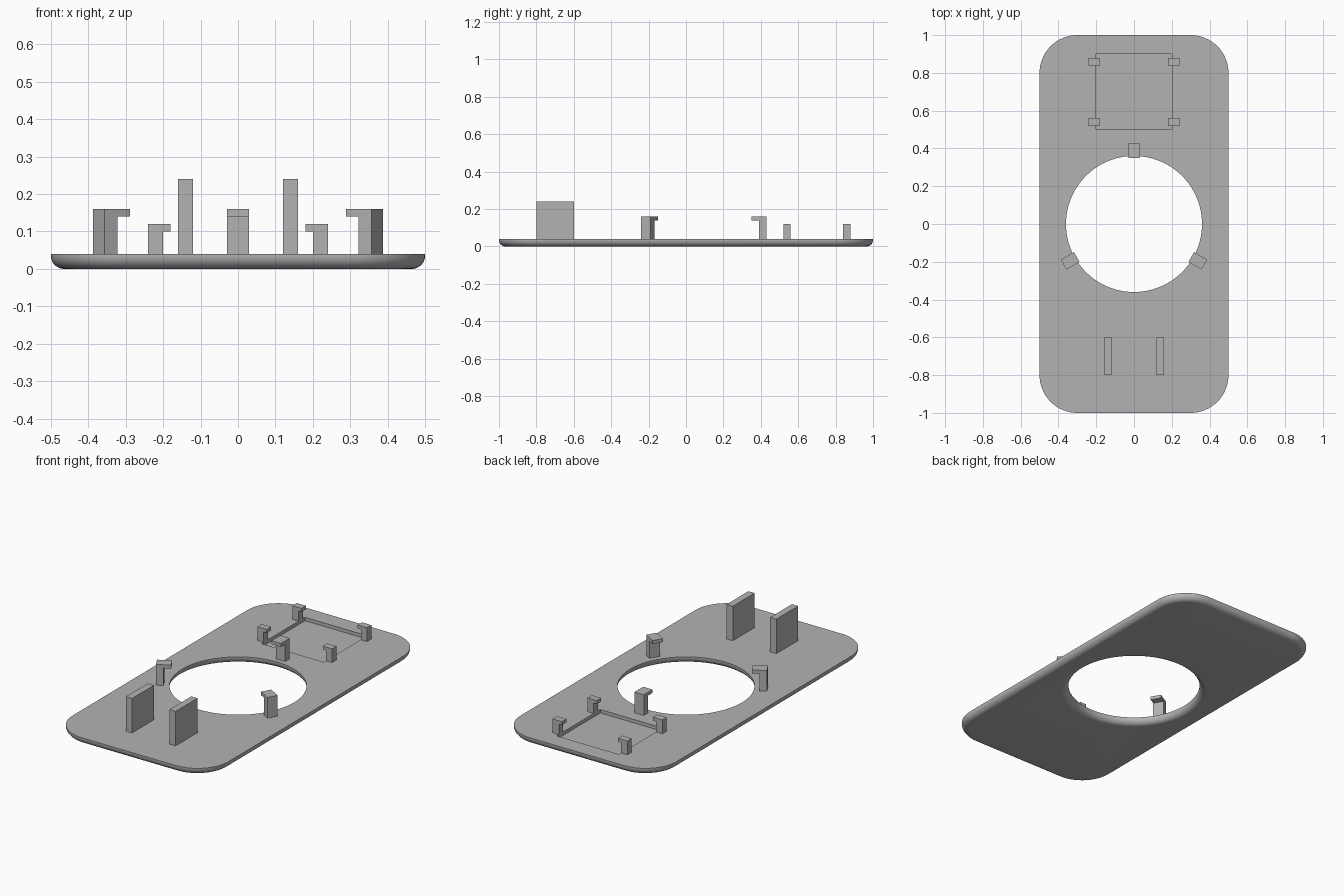
import bpy, bmesh, math
from mathutils import Matrix, Vector

if "Cube" in bpy.data.objects:
    bpy.data.objects.remove(bpy.data.objects["Cube"])

T = 0.04        # plate thickness
F = 0.035       # underside edge rounding
HOLE = 0.36     # opening radius

grey = bpy.data.materials.new("grey")
grey.diffuse_color = (0.45, 0.45, 0.45, 1)
grey.use_nodes = True
grey.node_tree.nodes["Principled BSDF"].inputs["Base Color"].default_value = grey.diffuse_color


def add_object(name, bm):
    bmesh.ops.recalc_face_normals(bm, faces=bm.faces)
    mesh = bpy.data.meshes.new(name)
    bm.to_mesh(mesh)
    bm.free()
    mesh.materials.append(grey)
    ob = bpy.data.objects.new(name, mesh)
    bpy.context.collection.objects.link(ob)
    return ob


def rounded_rect(d, n=16):
    """Plate outline moved inwards by d."""
    pts, r = [], 0.2
    for k, (sx, sy) in enumerate([(1, 1), (-1, 1), (-1, -1), (1, -1)]):
        for i in range(n + 1):
            a = math.pi / 2 * (k + i / n)
            pts.append((sx * (0.5 - r) + (r - d) * math.cos(a),
                        sy * (1 - r) + (r - d) * math.sin(a)))
    return pts


def circle(d, n=96):
    return [((HOLE + d) * math.cos(2 * math.pi * i / n),
             (HOLE + d) * math.sin(2 * math.pi * i / n)) for i in range(n)]


def ring(bm, pts, z):
    vs = [bm.verts.new((x, y, z)) for x, y in pts]
    return vs, [bm.edges.new((vs[i - 1], vs[i])) for i in range(len(vs))]


def wall(bm, a, b):
    for i in range(len(a)):
        bm.faces.new((a[i - 1], a[i], b[i], b[i - 1]))


def extrude_profile(name, profile, half_width, matrix):
    """Extrude an (x, z) profile across y, then place it."""
    bm = bmesh.new()
    a = [bm.verts.new((x, -half_width, z)) for x, z in profile]
    b = [bm.verts.new((x, half_width, z)) for x, z in profile]
    bm.faces.new(a)
    bm.faces.new(b)
    wall(bm, a, b)
    bm.transform(matrix)
    return add_object(name, bm)


# Base plate: rounded lower edges, round opening, shallow square pocket
bm = bmesh.new()
steps = [(0, T)] + [(F - F * math.cos(math.pi / 2 * i / 8),
                     F - F * math.sin(math.pi / 2 * i / 8)) for i in range(9)]
top, bottom = [], []
for outline in (rounded_rect, circle):
    rings = [ring(bm, outline(d), z) for d, z in steps]
    for (a, _), (b, _) in zip(rings, rings[1:]):
        wall(bm, a, b)
    top += rings[0][1]
    bottom += rings[-1][1]
square = [(-0.2, 0.5), (0.2, 0.5), (0.2, 0.9), (-0.2, 0.9)]
rim, rim_edges = ring(bm, square, T)
floor, _ = ring(bm, square, T - 0.02)
wall(bm, rim, floor)
bm.faces.new(floor)
for edges in (top + rim_edges, bottom):
    bmesh.ops.triangle_fill(bm, edges=edges, use_beauty=True, normal=Vector((0, 0, 1)))
plate = add_object("base_plate", bm)
bpy.context.view_layer.objects.active = plate
plate.select_set(True)
bpy.ops.object.shade_smooth_by_angle(angle=math.radians(30))


def hook_profile(tip, inner, outer, lip, height):
    return [(inner, T), (outer, T), (outer, height), (tip, height), (tip, lip), (inner, lip)]


# Three hooks around the opening
for i, deg in enumerate((90, 210, 330)):
    extrude_profile(f"opening_hook_{i + 1}", hook_profile(0.35, 0.39, 0.43, 0.14, 0.16),
                    0.03, Matrix.Rotation(math.radians(deg), 4, 'Z'))

# Four clips beside the pocket and two upright fins
for side, s in (("right", 1), ("left", -1)):
    flip = Matrix.Scale(s, 4, (1, 0, 0))
    for end, y in (("front", 0.54), ("back", 0.86)):
        extrude_profile(f"pocket_clip_{end}_{side}", hook_profile(0.18, 0.2, 0.24, 0.1, 0.12),
                        0.02, Matrix.Translation((0, y, 0)) @ flip)
    extrude_profile(f"upright_fin_{side}", [(0.12, T), (0.16, T), (0.16, 0.24), (0.12, 0.24)],
                    0.1, Matrix.Translation((0, -0.7, 0)) @ flip)
